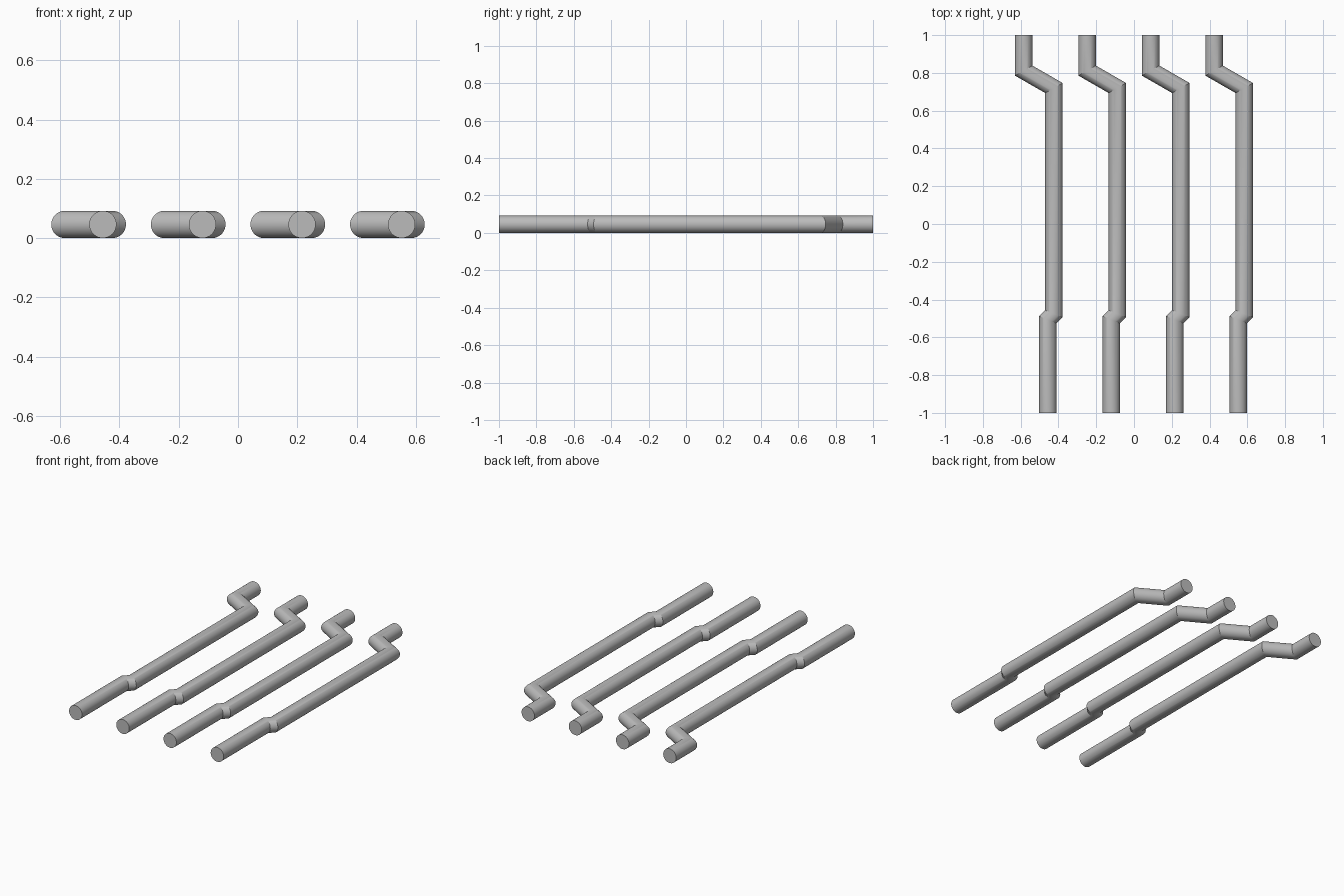
import bpy
import bmesh
from math import cos, sin, tan, pi, radians

cube = bpy.data.objects.get("Cube")
if cube:
    bpy.data.objects.remove(cube, do_unlink=True)

RADIUS = 0.046
SIDES = 48
PITCH = 0.336
ROD_COUNT = 4

# Plain grey metal
grey = bpy.data.materials.new("grey_metal")
grey.use_nodes = True
colour = (0.5, 0.5, 0.5, 1)
grey.diffuse_color = colour
grey.node_tree.nodes["Principled BSDF"].inputs["Base Color"].default_value = colour

# Centre line from back to front: x, y and slope of the mitre cut
BACK_MITRE = tan(radians(30))
FRONT_MITRE = -tan(radians(22.5))
PATH = [
    (-0.584, 1.0, 0),
    (-0.584, 0.812, BACK_MITRE),
    (-0.424, 0.72, BACK_MITRE),
    (-0.424, -0.475, FRONT_MITRE),
    (-0.456, -0.507, FRONT_MITRE),
    (-0.456, -1.0, 0),
]


def bent_rod(name, shift):
    """Round rod with mitred bends and flat end caps."""
    bm = bmesh.new()
    rings = []
    for x, y, slope in PATH:
        ring = []
        for i in range(SIDES):
            a = 2 * pi * i / SIDES
            dx, dz = RADIUS * cos(a), RADIUS * sin(a)
            ring.append(bm.verts.new((x + shift + dx, y + slope * dx, RADIUS + dz)))
        rings.append(ring)
    for near, far in zip(rings, rings[1:]):
        for i in range(SIDES):
            j = (i + 1) % SIDES
            bm.faces.new((near[i], near[j], far[j], far[i]))
    bm.faces.new(rings[0])
    bm.faces.new(rings[-1])
    bmesh.ops.recalc_face_normals(bm, faces=bm.faces)
    mesh = bpy.data.meshes.new(name)
    bm.to_mesh(mesh)
    bm.free()
    mesh.materials.append(grey)
    rod = bpy.data.objects.new(name, mesh)
    bpy.context.collection.objects.link(rod)
    return rod


# Row of identical rods, smooth around with crisp bends
bpy.ops.object.select_all(action="DESELECT")
for n in range(ROD_COUNT):
    rod = bent_rod(f"bent_rod_{n + 1}", n * PITCH)
    rod.select_set(True)
    bpy.context.view_layer.objects.active = rod
bpy.ops.object.shade_smooth_by_angle(angle=radians(20))
